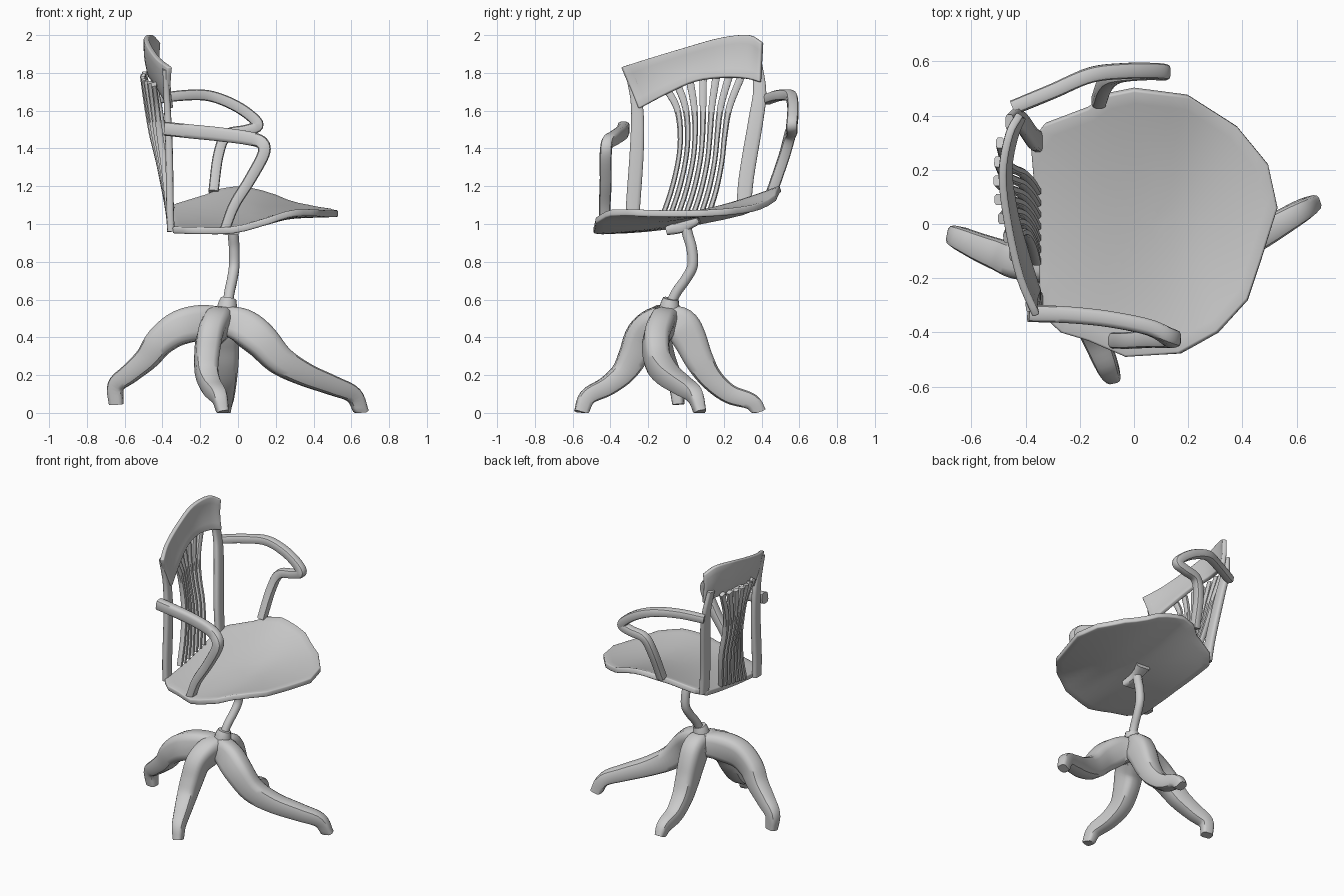
import bpy, bmesh, math
from mathutils import Vector

if "Cube" in bpy.data.objects:
    bpy.data.objects.remove(bpy.data.objects["Cube"])


def finish(bm, name, angle=42):
    bmesh.ops.recalc_face_normals(bm, faces=bm.faces)
    me = bpy.data.meshes.new(name)
    bm.to_mesh(me)
    bm.free()
    ob = bpy.data.objects.new(name, me)
    bpy.context.collection.objects.link(ob)
    bpy.ops.object.select_all(action='DESELECT')
    ob.select_set(True)
    bpy.context.view_layer.objects.active = ob
    bpy.ops.object.shade_smooth_by_angle(angle=math.radians(angle))
    return ob


def spline(pts, n=5):
    """Catmull-Rom resampling of tuples of any length."""
    P = [Vector(p) for p in pts]
    P = [2 * P[0] - P[1]] + P + [2 * P[-1] - P[-2]]
    out = []
    for i in range(1, len(P) - 2):
        a, b, c, d = P[i - 1:i + 3]
        for k in range(n):
            t = k / n
            out.append(0.5 * (2 * b + (c - a) * t + (2 * a - 5 * b + 4 * c - d) * t * t
                              + (3 * b - a - 3 * c + d) * t ** 3))
    return out + [P[-2]]


def height_curve(table):
    pts = spline(table, 8)

    def height(x):
        for a, b in zip(pts, pts[1:]):
            if x <= b.x:
                t = max(0, (x - a.x) / (b.x - a.x))
                return a.y + (b.y - a.y) * t
        return pts[-1].y
    return height


def sweep(name, pts, sizes, side, n=5, seg=12, power=0.55):
    """Rounded-rectangle section (width, height) swept along a smooth path."""
    path = spline(pts, n)
    dims = spline([(w, h, 0) for w, h in sizes], 8)
    bm = bmesh.new()
    rings = []
    for i, p in enumerate(path):
        t = (path[min(i + 1, len(path) - 1)] - path[max(i - 1, 0)]).normalized()
        s = Vector(side)
        s = (s - t * s.dot(t)).normalized()
        u = s.cross(t)
        f = i / (len(path) - 1) * (len(dims) - 1)
        k = min(int(f), len(dims) - 2)
        d = dims[k].lerp(dims[k + 1], f - k)
        ring = []
        for j in range(seg):
            a = 2 * math.pi * (j + 0.5) / seg
            ca, sa = math.cos(a), math.sin(a)
            q = p + s * (d.x / 2 * math.copysign(abs(ca) ** power, ca)) \
                  + u * (d.y / 2 * math.copysign(abs(sa) ** power, sa))
            q.z = max(q.z, 0)
            ring.append(bm.verts.new(q))
        rings.append(ring)
    for a, b in zip(rings, rings[1:]):
        for j in range(seg):
            bm.faces.new((a[j], a[(j + 1) % seg], b[(j + 1) % seg], b[j]))
    bm.faces.new(rings[0])
    bm.faces.new(rings[-1])
    return finish(bm, name)


def thicken(ob, t, bevel):
    m = ob.modifiers.new("thickness", 'SOLIDIFY')
    m.thickness = t
    m.offset = 0
    b = ob.modifiers.new("soft_edge", 'BEVEL')
    b.width = bevel
    b.segments = 2


# Saddle seat: outline filled with rings, height from two side profiles
outline = [(-.355, 0), (-.345, -.33), (-.27, -.40), (-.17, -.43), (-.03, -.49), (.17, -.478),
           (.31, -.40), (.42, -.28), (.47, -.13), (.53, .06), (.495, .22), (.38, .36),
           (.2, .475), (0, .5), (-.1, .48), (-.17, .43), (-.33, .37), (-.38, .3)]
low = height_curve([(-.36, .97), (-.05, .97), (.15, 1.02), (.3, 1.075), (.53, 1.105)])
high = height_curve([(-.38, 1.13), (-.1, 1.185), (.08, 1.185), (.3, 1.125), (.53, 1.105)])


def seat_z(x, y):
    t = min(max(y + .5, 0), 1)
    dip = .044 * max(0, 1 - 4 * y * y)
    return low(x) * (1 - t) + high(x) * t - dip - .006


bm = bmesh.new()
edge = []
for (ax, ay), (bx, by) in zip(outline, outline[1:] + outline[:1]):
    edge += [(ax + (bx - ax) * k / 3, ay + (by - ay) * k / 3) for k in range(3)]
cx, cy = .06, 0
mid = bm.verts.new((cx, cy, seat_z(cx, cy)))
prev = None
for r in range(1, 11):
    f = r / 10
    ring = []
    for x, y in edge:
        px, py = cx + (x - cx) * f, cy + (y - cy) * f
        ring.append(bm.verts.new((px, py, seat_z(px, py))))
    N = len(ring)
    for j in range(N):
        k = (j + 1) % N
        bm.faces.new((mid, ring[j], ring[k]) if prev is None else (prev[j], ring[j], ring[k], prev[k]))
    prev = ring
thicken(finish(bm, "seat"), .036, .008)

# Four curved base legs
leg_sizes = [(.13, .15), (.14, .19), (.13, .16), (.115, .12), (.09, .095), (.06, .075)]
legs = {
    "leg_front": ([(-.08, -.09, .49), (.02, -.13, .46), (.12, -.16, .385), (.22, -.15, .28), (.35, -.10, .205),
                   (.5, -.02, .145), (.61, .045, .095), (.655, .075, 0)], (-.25, 1, 0)),
    "leg_back": ([(-.05, -.08, .48), (-.18, -.12, .48), (-.31, -.15, .45), (-.41, -.145, .38), (-.48, -.12, .29),
                  (-.57, -.085, .21), (-.645, -.05, .145), (-.645, -.04, .045)], (.2, 1, 0)),
    "leg_right": ([(-.07, -.06, .49), (-.11, -.15, .47), (-.15, -.23, .405), (-.165, -.28, .30), (-.165, -.335, .21),
                   (-.14, -.42, .14), (-.1, -.52, .085), (-.08, -.555, 0)], (1, .15, 0)),
    "leg_left": ([(-.07, -.10, .49), (-.06, -.03, .47), (-.06, .02, .39), (-.06, .07, .28), (-.065, .135, .18),
                  (-.07, .23, .10), (-.07, .345, .06), (-.07, .39, 0)], (1, 0, 0)),
}
for name, (pts, side) in legs.items():
    sweep(name, pts, leg_sizes, side)

# Hub collar, bent column and bracket under the seat
sweep("hub_collar", [(-.06, -.09, .53), (-.055, -.085, .575), (-.05, -.08, .605)], [(.12, .12), (.085, .085)],
      (1, 0, 0), power=1)
sweep("column", [(-.055, -.085, .57), (-.045, -.05, .64), (-.03, 0, .71), (-.02, .035, .78), (-.02, .03, .87),
                 (-.025, .01, .94), (-.03, -.01, 1.02)], [(.055, .055), (.06, .06)], (1, 0, 0), power=1)
sweep("seat_bracket", [(-.04, -.10, .965), (-.03, -.02, .985), (-.02, .07, 1.02)], [(.10, .05), (.06, .06), (.10, .04)],
      (1, 0, 0))

# Back posts
sweep("back_post_right", [(-.355, -.285, .96), (-.36, -.28, 1.1), (-.365, -.26, 1.4), (-.375, -.26, 1.63),
                          (-.385, -.30, 1.82)], [(.075, .04), (.075, .04), (.05, .03)], (0, 1, 0))
sweep("back_post_left", [(-.355, .305, 1.07), (-.375, .32, 1.25), (-.41, .37, 1.55), (-.435, .39, 1.7),
                         (-.46, .375, 1.84)], [(.08, .04), (.08, .04), (.06, .03)], (0, 1, 0))

# Curved crest board
crest = [  # y bottom, z bottom, y top, z top, x, forward lean
    (-.25, 1.61, -.34, 1.83, -.36, .005), (-.10, 1.69, -.2, 1.875, -.42, .02), (.05, 1.755, 0, 1.935, -.465, .025),
    (.2, 1.775, .18, 1.985, -.485, .025), (.32, 1.77, .33, 2.0, -.46, .02), (.395, 1.75, .405, 1.96, -.42, .01)]
bm = bmesh.new()
cols = []
for yb, zb, yt, zt, x, lean in spline(crest, 4):
    col = []
    for k in range(6):
        t = k / 5
        col.append(bm.verts.new((x + lean * (1 - t) - .01 * math.sin(math.pi * t),
                                 yb + (yt - yb) * t, zb + (zt - zb) * t)))
    cols.append(col)
for a, b in zip(cols, cols[1:]):
    for k in range(5):
        bm.faces.new((a[k], b[k], b[k + 1], a[k + 1]))
thicken(finish(bm, "crest_board"), .028, .007)

# Fanned back slats, blended between the two outermost ones
first = [(-.36, -.14, 1.0), (-.375, -.08, 1.17), (-.395, -.04, 1.34), (-.415, -.03, 1.48), (-.43, -.05, 1.62),
         (-.445, -.12, 1.74)]
last = [(-.36, .12, 1.05), (-.385, .16, 1.18), (-.415, .19, 1.33), (-.45, .205, 1.47), (-.475, .23, 1.62),
        (-.495, .30, 1.80)]
for i in range(7):
    t = i / 6
    sag = .03 * math.sin(math.pi * t)
    pts = [Vector(a).lerp(Vector(b), t) - Vector((sag * k / 5, 0, 0))
           for k, (a, b) in enumerate(zip(first, last))]
    sweep(f"back_slat_{i + 1}", pts, [(.028, .036), (.028, .036), (.042, .03)], (0, 1, 0), n=4, seg=8)

# Armrests that loop down to the seat
arm_sizes = [(.065, .075), (.06, .075), (.065, .065), (.06, .055)]
sweep("arm_right", [(-.39, -.33, 1.505), (-.25, -.335, 1.49), (-.1, -.35, 1.475), (.05, -.38, 1.455),
                    (.125, -.415, 1.43), (.135, -.425, 1.37), (.06, -.425, 1.23), (-.02, -.43, 1.10),
                    (-.07, -.43, .97)], arm_sizes, (0, 1, 0), n=6)
sweep("arm_left", [(-.445, .43, 1.66), (-.3, .49, 1.68), (-.16, .55, 1.68), (-.03, .565, 1.635), (.07, .565, 1.57),
                   (.105, .56, 1.52), (.04, .56, 1.495), (-.06, .55, 1.47), (-.105, .52, 1.36),
                   (-.13, .455, 1.17)], [(.055, .055), (.06, .06), (.06, .06), (.06, .055)], (0, 1, 0), n=6)
